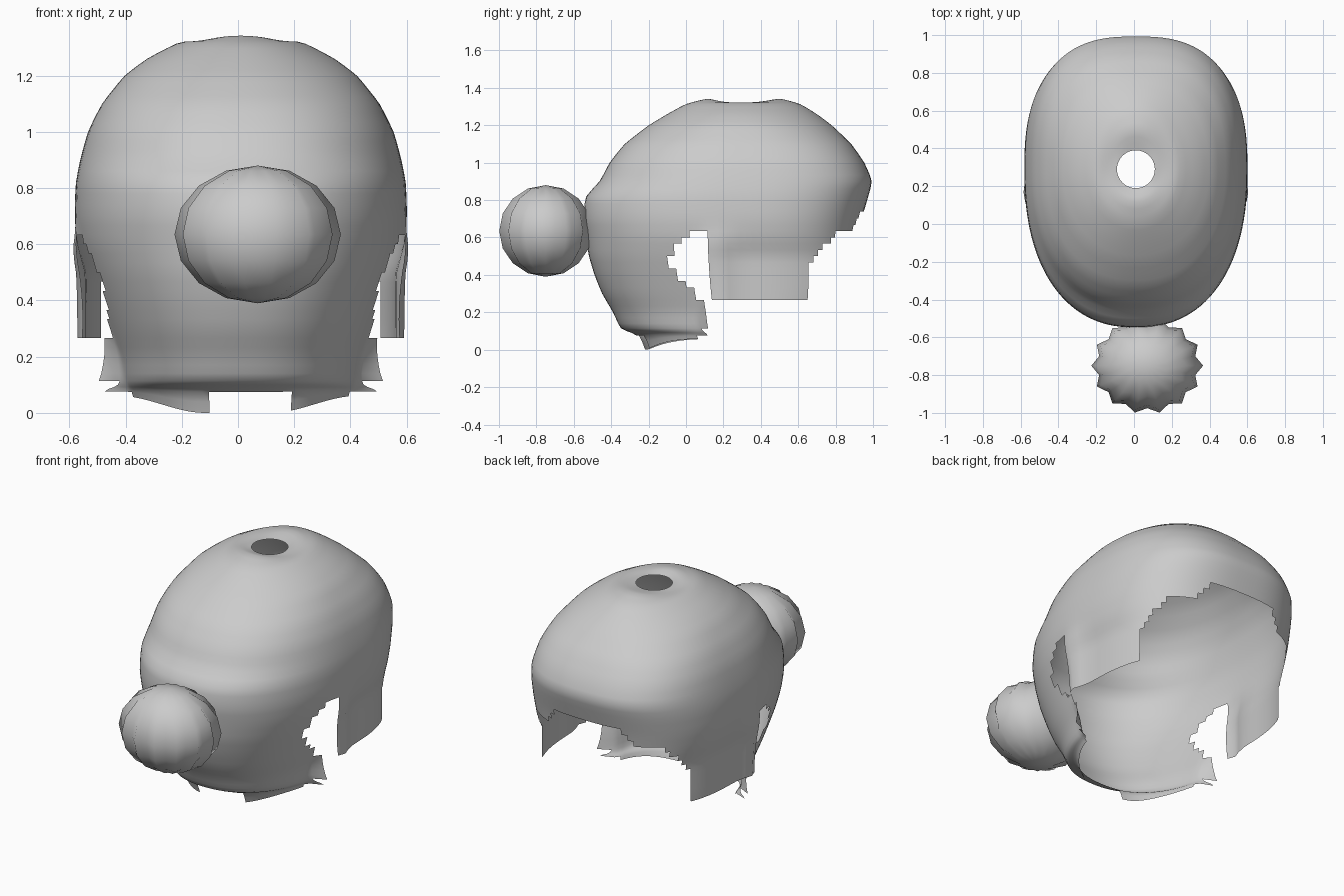
import bpy, bmesh, math
from mathutils import Vector

cube = bpy.data.objects.get("Cube")
if cube:
    bpy.data.objects.remove(cube, do_unlink=True)

grey = bpy.data.materials.new("plain_grey")
grey.use_nodes = True
colour = (0.6, 0.6, 0.6, 1)
grey.diffuse_color = colour
grey.node_tree.nodes["Principled BSDF"].inputs["Base Color"].default_value = colour

CX, CY, SEGS, STEP = 0.01, 0.29, 112, 0.035


def finish(bm, name):
    mesh = bpy.data.meshes.new(name)
    bm.to_mesh(mesh)
    bm.free()
    mesh.materials.append(grey)
    mesh.shade_smooth()
    obj = bpy.data.objects.new(name, mesh)
    bpy.context.collection.objects.link(obj)
    return obj


def ramp(v, lo, hi):
    t = min(1, max(0, (v - lo) / (hi - lo)))
    return t * t * (3 - 2 * t)


def power(v, e):
    return math.copysign(abs(v) ** e, v)


# Hair shell levels: height, front y, back y, half width
LEVELS = [
    (1.322, 0.19, 0.39, 0.1), (1.345, 0.12, 0.5, 0.15), (1.315, 0, 0.61, 0.23),
    (1.26, -0.1, 0.7, 0.335), (1.2, -0.2, 0.78, 0.415), (1.1, -0.33, 0.885, 0.495),
    (1, -0.41, 0.955, 0.545), (0.9, -0.46, 0.998, 0.572), (0.82, -0.54, 0.975, 0.588),
    (0.7, -0.55, 0.94, 0.592), (0.6, -0.535, 0.92, 0.58), (0.5, -0.52, 0.92, 0.55),
    (0.4, -0.49, 0.92, 0.515), (0.3, -0.45, 0.92, 0.48), (0.2, -0.39, 0.9, 0.445),
    (0.11, -0.35, 0.9, 0.43), (0.08, -0.26, 0.9, 0.42), (0, -0.23, 0.9, 0.41)]


def shell_point(level, k):
    z, front, back, half = level
    a = 2 * math.pi * k / SEGS
    squareness = 0.65 if math.sin(a) > 0 else 0.3
    e = 2 / (2 + squareness * ramp(1.33 - z, 0, 0.3))
    c, s = power(math.cos(a), e), power(math.sin(a), e)
    y = CY + s * (back - CY if s > 0 else CY - front)
    # side panels stay wide below the ears and curl out at their front edge
    if z < 0.7:
        half += (max(half, 0.55) - half) * ramp(y, 0.09, 0.15)
        half += 0.05 * ramp(y, 0.08, 0.14) * ramp(-y, -0.27, -0.15) * ramp(0.7 - z, 0, 0.2)
    x = CX + c * half
    # shallow saddle across the crown, and a nape edge rising to the sides
    z -= 0.025 * c * c * ramp(z, 1.32, 1.345)
    z += 0.06 * ramp(abs(x), 0.12, 0.42) * ramp(0.1 - z, 0, 0.1)
    return x, y, z


def kept(p):
    x, y, z = p
    if z < 0.08 and (-0.11 < x < 0.18 or y > 0.05):
        return False
    if z > 0.75:
        return True
    if z > 0.63:
        return y < 0.88 + 0.5 * (z - 0.63)
    # ear gap between the nape and the side panel
    if z > 0.45:
        nape = -0.08 + 0.08 * ramp(z, 0.5, 0.62)
    else:
        nape = 0.1 - 0.17 * ramp(z, 0.22, 0.45)
    if y < nape:
        return True
    return z > 0.28 and 0.14 < y < 0.65 + 0.9 * max(0, z - 0.45)


# Hair shell: rings from the crown hole down, then stepped trimming
rings = [LEVELS[0]]
for upper, lower in zip(LEVELS, LEVELS[1:]):
    length = max(abs(u - v) for u, v in zip(upper, lower))
    n = max(1, round(length / STEP))
    for i in range(1, n + 1):
        rings.append(tuple(u + (v - u) * i / n for u, v in zip(upper, lower)))

bm = bmesh.new()
grid = [[bm.verts.new(shell_point(r, k)) for k in range(SEGS)] for r in rings]
for top, low in zip(grid, grid[1:]):
    for k in range(SEGS):
        j = (k + 1) % SEGS
        bm.faces.new((top[k], low[k], low[j], top[j]))
# ease the joins between levels, leaving the crown edge in place
for _ in range(2):
    bmesh.ops.smooth_vert(bm, verts=[v for row in grid[1:-1] for v in row], factor=0.4,
                          use_axis_x=True, use_axis_y=True, use_axis_z=True)
bm.normal_update()
trim = [f for f in bm.faces if not kept(f.calc_center_median())]
bmesh.ops.delete(bm, geom=trim, context="FACES")
finish(bm, "hair_shell")

# Bun: pleated ball with pinched poles
bm = bmesh.new()
PLEATS, ROWS = 28, 8
bmesh.ops.create_uvsphere(bm, u_segments=PLEATS, v_segments=ROWS, radius=1)
for v in bm.verts:
    angle = math.atan2(v.co.y, v.co.x)
    pleat = round(angle / (2 * math.pi) * PLEATS) % 2
    ridge = 0.9 if pleat else 1.02
    v.co = Vector((0.29 * ridge * v.co.x, 0.25 * ridge * v.co.y, 0.245 * v.co.z))
    v.co += Vector((0.07, -0.75, 0.635))
finish(bm, "hair_bun")
